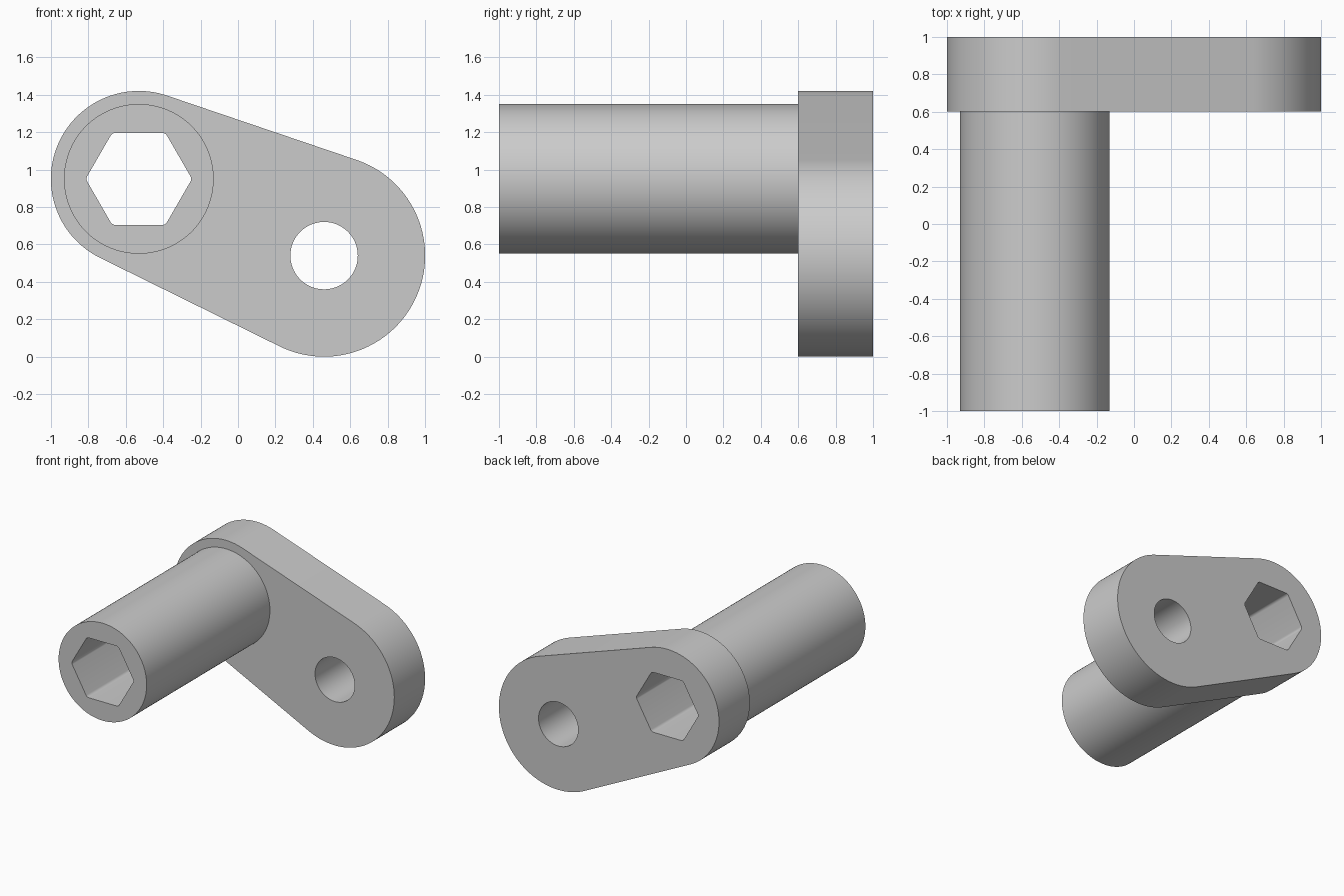
import bpy, bmesh, math
from mathutils import Vector

if "Cube" in bpy.data.objects:
    bpy.data.objects.remove(bpy.data.objects["Cube"])

BOSS, EYE = (-0.53, 0.95), (0.46, 0.54)   # (x, z) centres of the two plate ends
R_BOSS, R_EYE = 0.47, 0.54

grey = bpy.data.materials.new("plain_grey")
grey.diffuse_color = (0.6, 0.6, 0.6, 1)
grey.use_nodes = True
grey.node_tree.nodes["Principled BSDF"].inputs["Base Color"].default_value = grey.diffuse_color


def arc(c, r, a0, a1, n):
    return [(c[0] + r * math.cos(a0 + (a1 - a0) * i / n),
             c[1] + r * math.sin(a0 + (a1 - a0) * i / n)) for i in range(n + 1)]


def circle(c, r, n=128):
    return arc(c, r, 0, 2 * math.pi, n)[:-1]


def prism(name, profile, y0, y1):
    """Extrude an x/z profile from y0 to y1."""
    bm = bmesh.new()
    face = bm.faces.new([bm.verts.new((x, y0, z)) for x, z in profile])
    ext = bmesh.ops.extrude_face_region(bm, geom=[face])["geom"]
    bmesh.ops.translate(bm, vec=Vector((0, y1 - y0, 0)),
                        verts=[v for v in ext if isinstance(v, bmesh.types.BMVert)])
    bmesh.ops.recalc_face_normals(bm, faces=bm.faces)
    me = bpy.data.meshes.new(name)
    bm.to_mesh(me)
    bm.free()
    me.materials.append(grey)
    ob = bpy.data.objects.new(name, me)
    bpy.context.collection.objects.link(ob)
    return ob


def combine(target, tool, operation):
    mod = target.modifiers.new(operation.lower(), 'BOOLEAN')
    mod.operation, mod.solver, mod.object = operation, 'EXACT', tool
    bpy.context.view_layer.objects.active = target
    bpy.ops.object.modifier_apply(modifier=mod.name)
    bpy.data.objects.remove(tool)


# Lever plate: two round ends joined by tangent lines
dx, dz = EYE[0] - BOSS[0], EYE[1] - BOSS[1]
axis = math.atan2(dz, dx)
spread = math.acos((R_BOSS - R_EYE) / math.hypot(dx, dz))
outline = (arc(EYE, R_EYE, axis - spread, axis + spread, 72)
           + arc(BOSS, R_BOSS, axis + spread, axis - spread + 2 * math.pi, 64))
lever = prism("lever_arm", outline, 0.6, 1.0)

# Round sleeve, sunk into the plate and merged with it
combine(lever, prism("sleeve", circle(BOSS, 0.40), -1.0, 0.8), 'UNION')

# Hexagonal bore with slightly rounded corners
fillet, apothem = 0.03, 0.246
hexagon = []
for i in range(6):
    a = i * math.pi / 3
    d = (apothem - fillet) / math.cos(math.pi / 6)
    corner = (BOSS[0] + d * math.cos(a), BOSS[1] + d * math.sin(a))
    hexagon += arc(corner, fillet, a - math.pi / 6, a + math.pi / 6, 6)
combine(lever, prism("hex_bore", hexagon, -1.2, 1.2), 'DIFFERENCE')

# Round hole through the large end
combine(lever, prism("eye_hole", circle(EYE, 0.18, 96), 0.4, 1.2), 'DIFFERENCE')

bpy.ops.object.select_all(action='DESELECT')
lever.select_set(True)
bpy.context.view_layer.objects.active = lever
bpy.ops.object.shade_smooth_by_angle(angle=math.radians(30))
